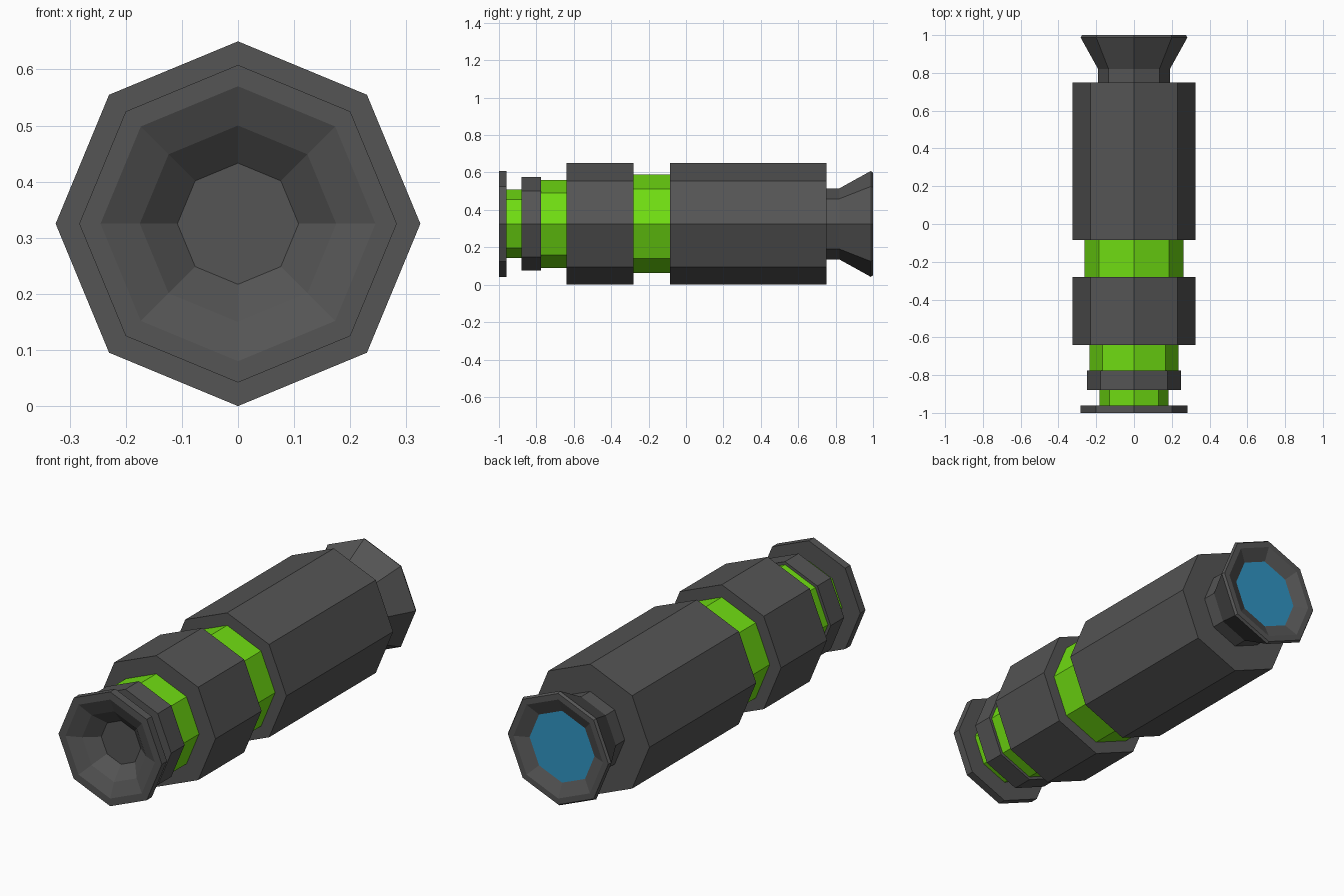
import bpy, bmesh
from math import cos, sin, pi

if "Cube" in bpy.data.objects:
    bpy.data.objects.remove(bpy.data.objects["Cube"])

SIDES = 8
CENTRE_Z = 0.325


def material(name, rgb):
    m = bpy.data.materials.new(name)
    m.diffuse_color = (*rgb, 1)
    m.use_nodes = True
    m.node_tree.nodes["Principled BSDF"].inputs["Base Color"].default_value = m.diffuse_color
    return m


DARK = material("dark_grey", (0.09, 0.09, 0.09))
GREEN = material("green", (0.16, 0.72, 0.006))
BLUE = material("lens_blue", (0.03, 0.30, 0.55))


def lathe(name, profile, mat):
    """Turn (radius, y) points about the y axis; radius 0 closes with a flat cap."""
    bm = bmesh.new()
    rings = []
    for r, y in profile:
        if r == 0:
            rings.append(None)
            continue
        rings.append([bm.verts.new((r * cos(2 * pi * i / SIDES), y,
                                    CENTRE_Z + r * sin(2 * pi * i / SIDES)))
                      for i in range(SIDES)])
    for a, b in zip(rings, rings[1:]):
        if a is None:
            bm.faces.new(b[::-1])
        elif b is None:
            bm.faces.new(a)
        else:
            for i in range(SIDES):
                j = (i + 1) % SIDES
                bm.faces.new((a[i], a[j], b[j], b[i]))
    # profiles run front to back on the outside: make every face point outwards
    for f in bm.faces:
        f.normal_flip()
    bm.normal_update()
    me = bpy.data.meshes.new(name)
    bm.to_mesh(me)
    bm.free()
    me.materials.append(mat)
    ob = bpy.data.objects.new(name, me)
    bpy.context.collection.objects.link(ob)
    return ob


# front flange with a stepped recess
lathe("front_flange", [(0, -0.915), (0.108, -0.915), (0.175, -0.97), (0.245, -1.0),
                       (0.283, -1.0), (0.283, -0.96), (0.183, -0.96)], DARK)
# green neck bands sit between the grey collars
lathe("front_band", [(0.183, -0.96), (0.183, -0.88)], GREEN)
lathe("front_collar", [(0.183, -0.88), (0.25, -0.88), (0.25, -0.775), (0.235, -0.775)], DARK)
lathe("middle_band", [(0.235, -0.775), (0.235, -0.64)], GREEN)
lathe("front_grip", [(0.235, -0.64), (0.325, -0.64), (0.325, -0.28), (0.263, -0.28)], DARK)
lathe("rear_band", [(0.263, -0.28), (0.263, -0.085)], GREEN)
# long main barrel
lathe("main_barrel", [(0.263, -0.085), (0.325, -0.085), (0.325, 0.75), (0.19, 0.75)], DARK)
# flared eyepiece with a bevelled rim and a shallow inner cone
lathe("eyepiece", [(0.19, 0.75), (0.19, 0.82), (0.283, 0.988), (0.275, 1.0),
                   (0.245, 1.0), (0.178, 0.97)], DARK)
lathe("lens", [(0.178, 0.97), (0, 0.97)], BLUE)
